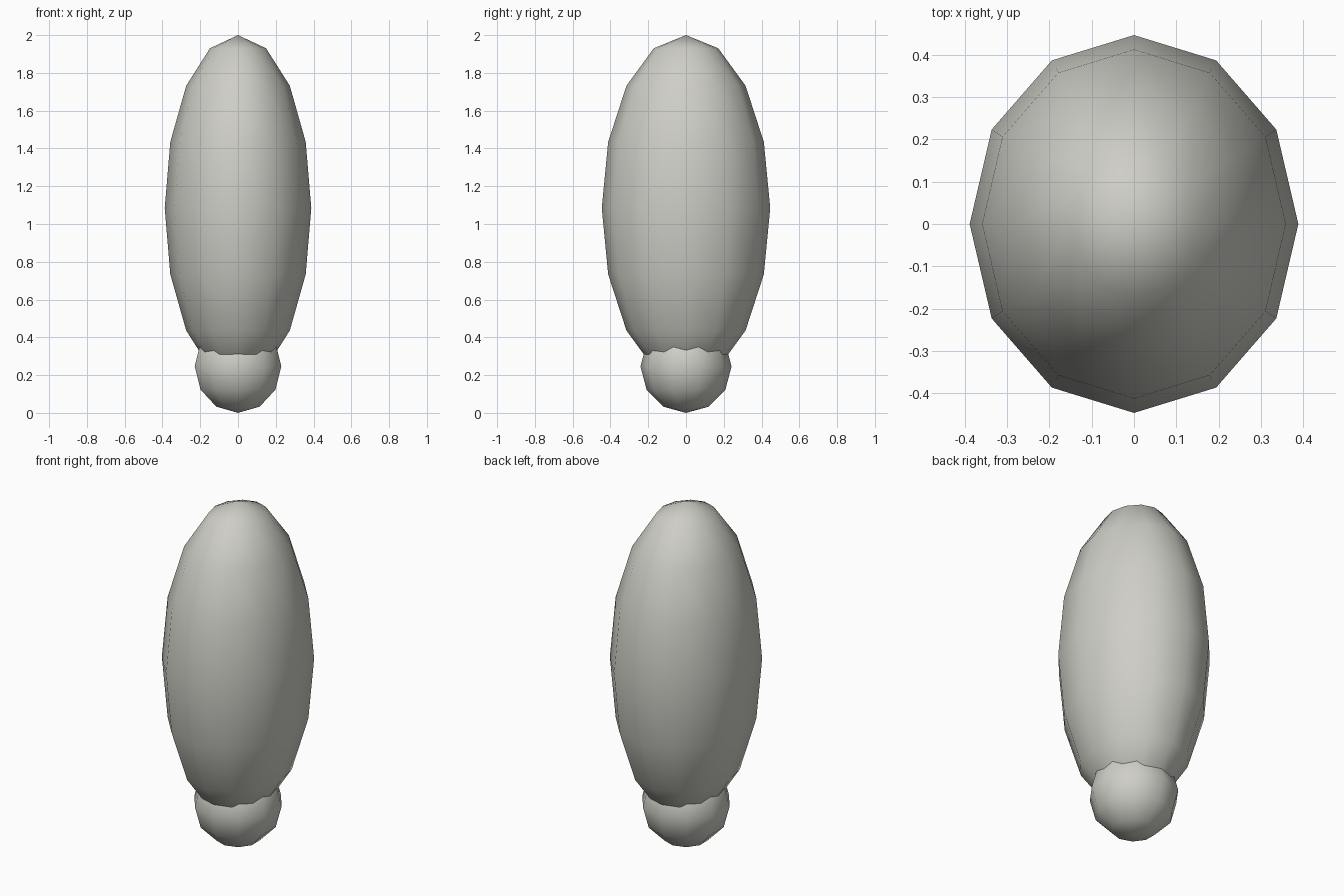
import bpy

cube = bpy.data.objects.get("Cube")
if cube:
    bpy.data.objects.remove(cube, do_unlink=True)

# Single warm grey surface
grey = bpy.data.materials.new("warm_grey")
grey.use_nodes = True
colour = (0.62, 0.62, 0.57, 1.0)
grey.diffuse_color = colour
grey.node_tree.nodes["Principled BSDF"].inputs["Base Color"].default_value = colour


def ellipsoid(name, segments, rings, radii, height):
    """Smooth-shaded low-poly ellipsoid centred on the z axis."""
    bpy.ops.mesh.primitive_uv_sphere_add(
        segments=segments, ring_count=rings, radius=1, location=(0, 0, height))
    obj = bpy.context.object
    obj.name = obj.data.name = name
    obj.scale = radii
    bpy.ops.object.transform_apply(location=False, rotation=False, scale=True)
    bpy.ops.object.shade_smooth()
    obj.data.materials.append(grey)
    return obj


# Tall upper body, slightly deeper than wide
ellipsoid("upper_body", 12, 8, (0.388, 0.446, 0.916), 1.084)

# Small round base overlapping the underside of the body
ellipsoid("round_base", 10, 6, (0.241, 0.241, 0.246), 0.246)
